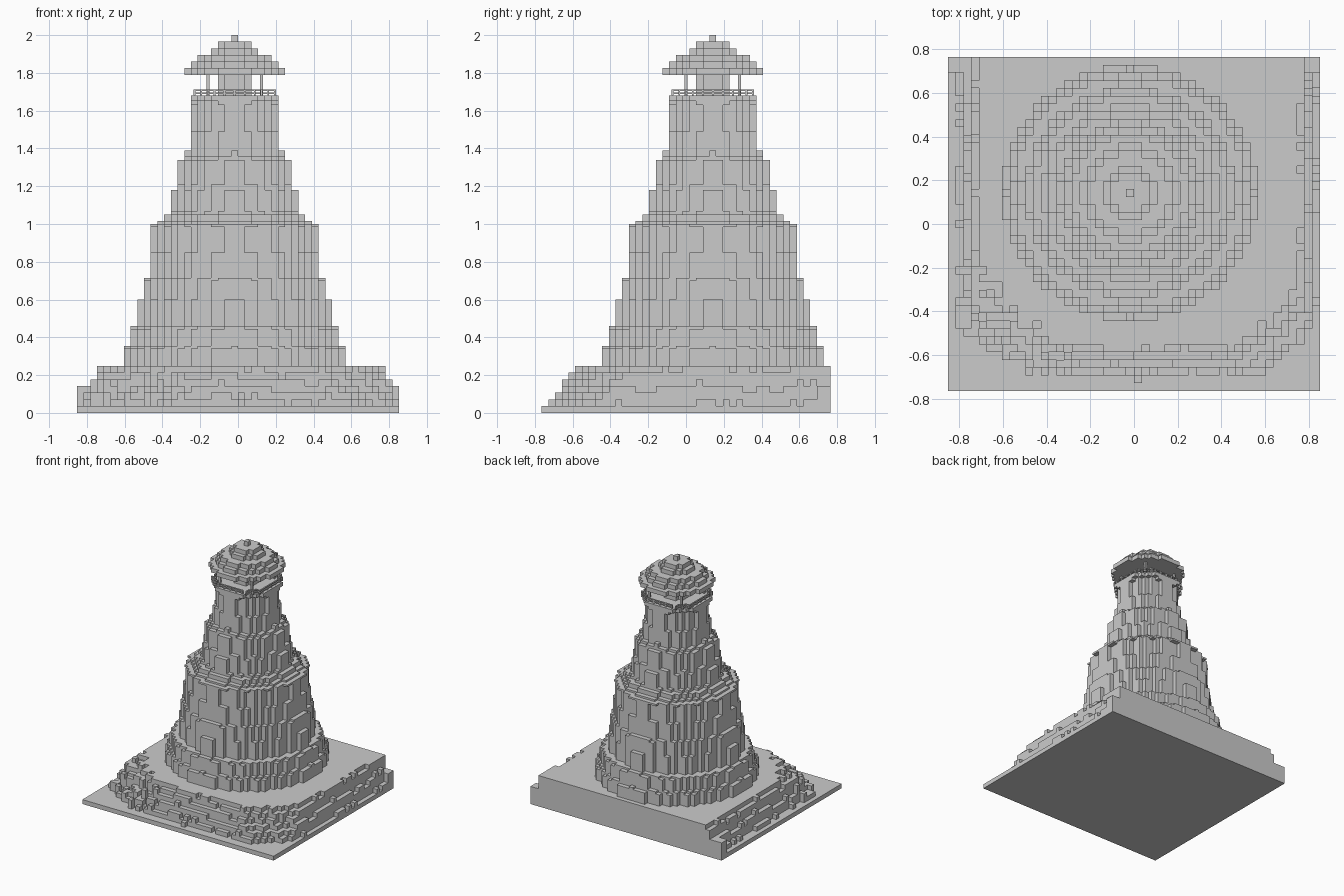
import bpy, bmesh, math, random

if "Cube" in bpy.data.objects:
    bpy.data.objects.remove(bpy.data.objects["Cube"])

random.seed(4)
V = 1.7065 / 48                      # voxel size
X0, Y0 = -24 * V, -21.5 * V          # grid corner
CI, CJ = 23, 25                      # tower axis cell
CX, CY = X0 + (CI + .5) * V, Y0 + (CJ + .5) * V


def finish(name, bm):
    bmesh.ops.dissolve_limit(bm, angle_limit=0.01, verts=bm.verts, edges=bm.edges)
    me = bpy.data.meshes.new(name)
    bm.to_mesh(me)
    bm.free()
    ob = bpy.data.objects.new(name, me)
    bpy.context.collection.objects.link(ob)
    return ob


def voxel_stack(name, layers):
    """Layers are (z0, z1, set of cells); only exposed faces are made."""
    bm = bmesh.new()

    def quad(*pts):
        bm.faces.new([bm.verts.new(p) for p in pts])

    for n, (z0, z1, cells) in enumerate(layers):
        below = layers[n - 1][2] if n else set()
        above = layers[n + 1][2] if n + 1 < len(layers) else set()
        for i, j in sorted(cells):
            xa, ya = X0 + i * V, Y0 + j * V
            xb, yb = xa + V, ya + V
            if (i, j) not in above:
                quad((xa, ya, z1), (xb, ya, z1), (xb, yb, z1), (xa, yb, z1))
            if (i, j) not in below:
                quad((xa, yb, z0), (xb, yb, z0), (xb, ya, z0), (xa, ya, z0))
            for di, dj, p, q in ((0, -1, (xa, ya), (xb, ya)), (1, 0, (xb, ya), (xb, yb)),
                                 (0, 1, (xb, yb), (xa, yb)), (-1, 0, (xa, yb), (xa, ya))):
                if (i + di, j + dj) not in cells:
                    quad((*p, z0), (*q, z0), (*q, z1), (*p, z1))
    bmesh.ops.remove_doubles(bm, verts=bm.verts, dist=1e-5)
    return finish(name, bm)


def disc(r2, half=-1, reach=0):
    """Round cell set plus four window arms of given half width and reach."""
    out = set()
    for i in range(-17, 18):
        for j in range(-17, 18):
            arm = (abs(i) <= half and abs(j) <= reach) or (abs(j) <= half and abs(i) <= reach)
            if i * i + j * j <= r2 or arm:
                out.add((CI + i, CJ + j))
    return out


def box(bm, a, b):
    vs = [bm.verts.new((x, y, z)) for x in (a[0], b[0]) for y in (a[1], b[1]) for z in (a[2], b[2])]
    for f in ((0, 1, 3, 2), (4, 6, 7, 5), (0, 4, 5, 1), (2, 3, 7, 6), (0, 2, 6, 4), (1, 5, 7, 3)):
        bm.faces.new([vs[k] for k in f])


# Rocky mound: slope planes (nx, ny, foot, plateau)
S = math.sqrt(.5)
planes = [(-1, 0, .80, .70), (1, 0, .84, .755), (0, -1, .72, .55),
          (-S, -S, .88, .64), (S, -S, .91, .70)]
height = {}
for i in range(48):
    for j in range(43):
        x, y = X0 + (i + .5) * V, Y0 + (j + .5) * V
        t = min((f - nx * x - ny * y) / (f - p) for nx, ny, f, p in planes)
        wob = .10 * math.sin(9 * x + 2) + .08 * math.sin(11 * y)
        rough = .22 if x < -.3 and y < -.2 else .08
        if t < 1:
            t += wob + random.uniform(-rough, rough)
        h = 1 + round(6 * max(0, min(1, t)))
        if y > .69 and abs(x) > .75:       # ledges at the back corners
            h = max(h, 4)
        height[i, j] = h
voxel_stack("rock_mound", [(k * V, (k + 1) * V, {c for c, h in height.items() if h > k})
                           for k in range(7)])

# Tapering tower: (top z, radius in cells, window half width, window reach)
profile = [(.34, 16.3, -1, 0), (.355, 16.0, -1, 0), (.445, 15.3, -1, 0), (.46, 15.1, -1, 0),
           (.60, 13.6, 1, 14), (.70, 13.4, -1, 0), (.715, 13.3, -1, 0), (.85, 12.6, -1, 0),
           (.985, 12.1, -1, 0), (1.0, 12.5, -1, 0), (1.015, 11.3, -1, 0), (1.05, 10.3, -1, 0),
           (1.07, 9.3, -1, 0), (1.18, 8.7, 1, 9), (1.21, 8.6, -1, 0), (1.34, 8.15, -1, 0),
           (1.36, 7.4, -1, 0), (1.39, 6.7, 0, 7), (1.49, 6.7, -1, 0), (1.63, 6.15, -1, 0),
           (1.65, 6.4, -1, 0), (1.68, 6.71, -1, 0)]
layers, z = [], 7 * V
for z1, r, half, reach in profile:
    layers.append((z, z1, disc(r * r, half, reach)))
    z = z1
voxel_stack("tower", layers)

# Lantern room and stepped roof
voxel_stack("lantern_room", [(1.68, 1.79, disc(5.2))])
roof, z = [], 1.79
for r2 in (53, 37, 26, 10, 5, 0):
    roof.append((z, z + .035, disc(r2)))
    z += .035
voxel_stack("roof", roof)

# Gallery railing: one quarter path, repeated four times
rail = bmesh.new()
T = .005
path = [(-3, -6), (3, -6), (4, -6), (4, -5), (5, -5), (5, -4), (6, -4), (6, -3)]
for k in range(4):
    c, s = round(math.cos(k * math.pi / 2)), round(math.sin(k * math.pi / 2))
    pts = [(CX + (c * a - s * b) * V, CY + (s * a + c * b) * V) for a, b in path]
    for n, (p, q) in enumerate(zip(pts, pts[1:])):
        if n == 1:
            continue
        lo = (min(p[0], q[0]) - T, min(p[1], q[1]) - T)
        hi = (max(p[0], q[0]) + T, max(p[1], q[1]) + T)
        for zr in (1.688, 1.704):
            box(rail, (*lo, zr), (*hi, zr + .008))
    mids = [(CX + (c * a + s * 6) * V, CY + (s * a - c * 6) * V) for a in (-1.5, 0, 1.5)]
    for x, y in pts + mids:
        box(rail, (x - T, y - T, 1.68), (x + T, y + T, 1.708))
finish("gallery_railing", rail)

# Four posts holding the roof
posts = bmesh.new()
for sx in (-1, 1):
    for sy in (-1, 1):
        x, y = CX + sx * 4 * V, CY + sy * 4 * V
        box(posts, (x - .008, y - .008, 1.68), (x + .008, y + .008, 1.79))
finish("roof_posts", posts)
